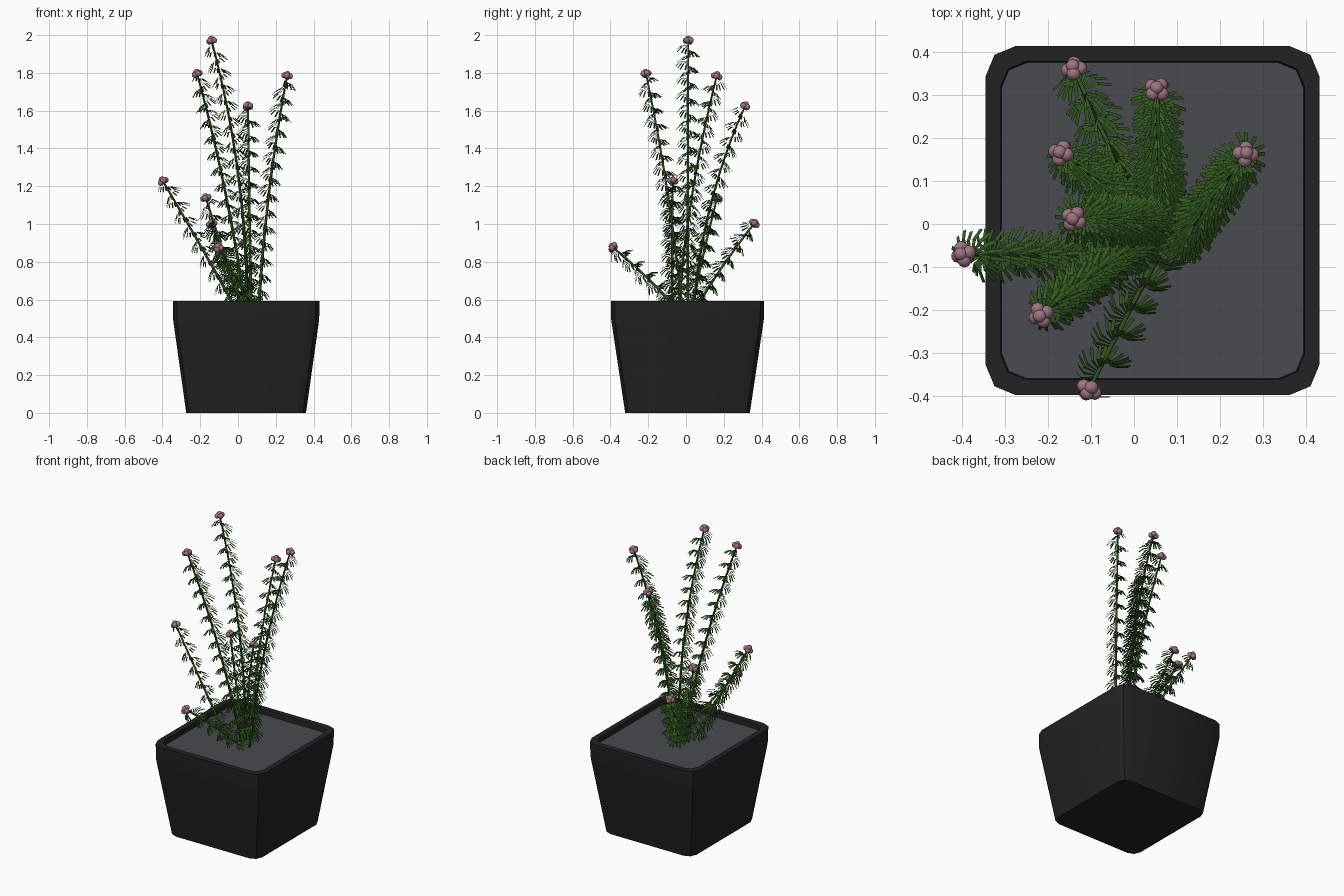
import bpy, bmesh, math, random
from mathutils import Vector, Matrix

if "Cube" in bpy.data.objects:
    bpy.data.objects.remove(bpy.data.objects["Cube"])

random.seed(4)


def material(name, rgb):
    m = bpy.data.materials.new(name)
    m.diffuse_color = (*rgb, 1)
    m.use_nodes = True
    m.node_tree.nodes["Principled BSDF"].inputs["Base Color"].default_value = m.diffuse_color
    return m


POT = material("charcoal", (0.016, 0.016, 0.016))
SOIL = material("slate_grey", (0.065, 0.070, 0.080))
STEM = material("stem_green", (0.028, 0.075, 0.014))
LEAF = material("leaf_green", (0.032, 0.105, 0.014))
FLOWER = material("dusty_pink", (0.34, 0.175, 0.225))
CX, CY = 0.043, 0.008


def finish(name, bm, mat, smooth=None):
    me = bpy.data.meshes.new(name)
    bm.to_mesh(me)
    bm.free()
    me.materials.append(mat)
    ob = bpy.data.objects.new(name, me)
    bpy.context.collection.objects.link(ob)
    if smooth:
        bpy.ops.object.select_all(action='DESELECT')
        ob.select_set(True)
        bpy.context.view_layer.objects.active = ob
        bpy.ops.object.shade_smooth_by_angle(angle=math.radians(smooth))
    return ob


def rounded_ring(bm, hx, hy, c, z):
    """Rectangle with corners rounded by three points each."""
    out = []
    for k, (sx, sy) in enumerate([(1, 1), (-1, 1), (-1, -1), (1, -1)]):
        for i in range(3):
            a = math.radians(90 * k + 45 * i)
            out.append(bm.verts.new((CX + sx * (hx - c) + c * math.cos(a),
                                     CY + sy * (hy - c) + c * math.sin(a), z)))
    return out


def bridge(bm, a, b):
    n = len(a)
    for i in range(n):
        j = (i + 1) % n
        bm.faces.new((a[i], a[j], b[j], b[i]))


# Pot: tapered body, upright collar, rim and inner wall
bm = bmesh.new()
profile = [(0.317, 0.330, 0.055, 0.0), (0.382, 0.399, 0.068, 0.46),
           (0.387, 0.405, 0.070, 0.50), (0.388, 0.406, 0.070, 0.592),
           (0.354, 0.370, 0.060, 0.592), (0.350, 0.366, 0.060, 0.54)]
rings = [rounded_ring(bm, *p) for p in profile]
for a, b in zip(rings, rings[1:]):
    bridge(bm, a, b)
bm.faces.new(rings[0][::-1])
finish("pot", bm, POT, 40)

# Soil surface
bm = bmesh.new()
bm.faces.new(rounded_ring(bm, 0.353, 0.369, 0.060, 0.56))
finish("soil", bm, SOIL)

# Stems: base, middle, tip
STEMS = [
    ((0.05, 0.01, 0.55), (0.00, 0.01, 1.27), (-0.140, 0.012, 1.972)),
    ((0.04, -0.02, 0.55), (-0.07, -0.10, 1.18), (-0.217, -0.212, 1.797)),
    ((0.11, -0.04, 0.55), (0.165, 0.035, 1.17), (0.260, 0.163, 1.785)),
    ((0.07, 0.04, 0.55), (0.06, 0.13, 1.10), (0.053, 0.313, 1.625)),
    ((-0.01, -0.07, 0.55), (-0.19, -0.073, 0.87), (-0.398, -0.070, 1.228)),
    ((0.03, 0.03, 0.55), (-0.07, 0.09, 0.83), (-0.170, 0.165, 1.138)),
    ((0.07, -0.05, 0.55), (-0.01, -0.20, 0.71), (-0.105, -0.387, 0.877)),
    ((0.03, 0.05, 0.55), (-0.06, 0.19, 0.77), (-0.140, 0.362, 1.003)),
]


def curve_point(p, t):
    a, b, c = (Vector(v) for v in p)
    return a * (2 * (t - .5) * (t - 1)) + b * (4 * t * (1 - t)) + c * (2 * t * (t - .5))


def frame(p, t):
    tan = (curve_point(p, t + .01) - curve_point(p, t - .01)).normalized()
    u = Vector((0, 1, 0)).cross(tan).normalized()
    return tan, u, tan.cross(u)


PITCH, PER_TURN = 0.092, 17
# Leaf outline: distance out, rise along the stem, half width
LEAF_SHAPE = [(0.003, 0.0, 0.0018), (0.036, 0.002, 0.0048), (0.062, -0.022, 0.0042)]

for n, p in enumerate(STEMS, 1):
    # Stem tube
    bm = bmesh.new()
    prev = None
    for i in range(17):
        t = i / 16
        c = curve_point(p, t)
        tan, u, v = frame(p, t)
        r = 0.008 - 0.003 * t
        ring = [bm.verts.new(c + u * r * math.cos(k * math.pi / 3) +
                             v * r * math.sin(k * math.pi / 3)) for k in range(6)]
        if prev:
            bridge(bm, prev, ring)
        prev = ring
    finish(f"stem_{n}", bm, STEM, 60)

    # Drooping leaves in a spiral up the stem
    bm = bmesh.new()
    length = sum((curve_point(p, (i + 1) / 20) - curve_point(p, i / 20)).length for i in range(20))
    count = int(length / PITCH * PER_TURN)
    for i in range(count):
        t = 0.04 + 0.945 * i / count
        c = curve_point(p, t)
        tan, u, v = frame(p, t)
        a = 2 * math.pi * i / PER_TURN + n * 1.3 + random.uniform(-.1, .1)
        out = u * math.cos(a) + v * math.sin(a)
        side = tan.cross(out)
        s = random.uniform(0.85, 1.08)
        prev = None
        for d, h, w in LEAF_SHAPE:
            q = c + out * d * s + tan * h * s
            pair = (bm.verts.new(q - side * w), bm.verts.new(q + side * w))
            if prev:
                bm.faces.new((prev[0], pair[0], pair[1], prev[1]))
            prev = pair
    finish(f"leaves_{n}", bm, LEAF)

    # Flower head: small faceted buds around the tip
    bm = bmesh.new()
    tip = curve_point(p, 1)
    tan, u, v = frame(p, 1)
    buds = [tip + tan * 0.009]
    for k in range(4):
        a = k * math.pi / 2 + n
        buds.append(tip + (u * math.cos(a) + v * math.sin(a)) * 0.015 - tan * 0.003 * (k % 2))
    for b in buds:
        bmesh.ops.create_icosphere(bm, subdivisions=2, radius=0.0165,
                                   matrix=Matrix.Translation(b))
    finish(f"flower_{n}", bm, FLOWER, 50)
